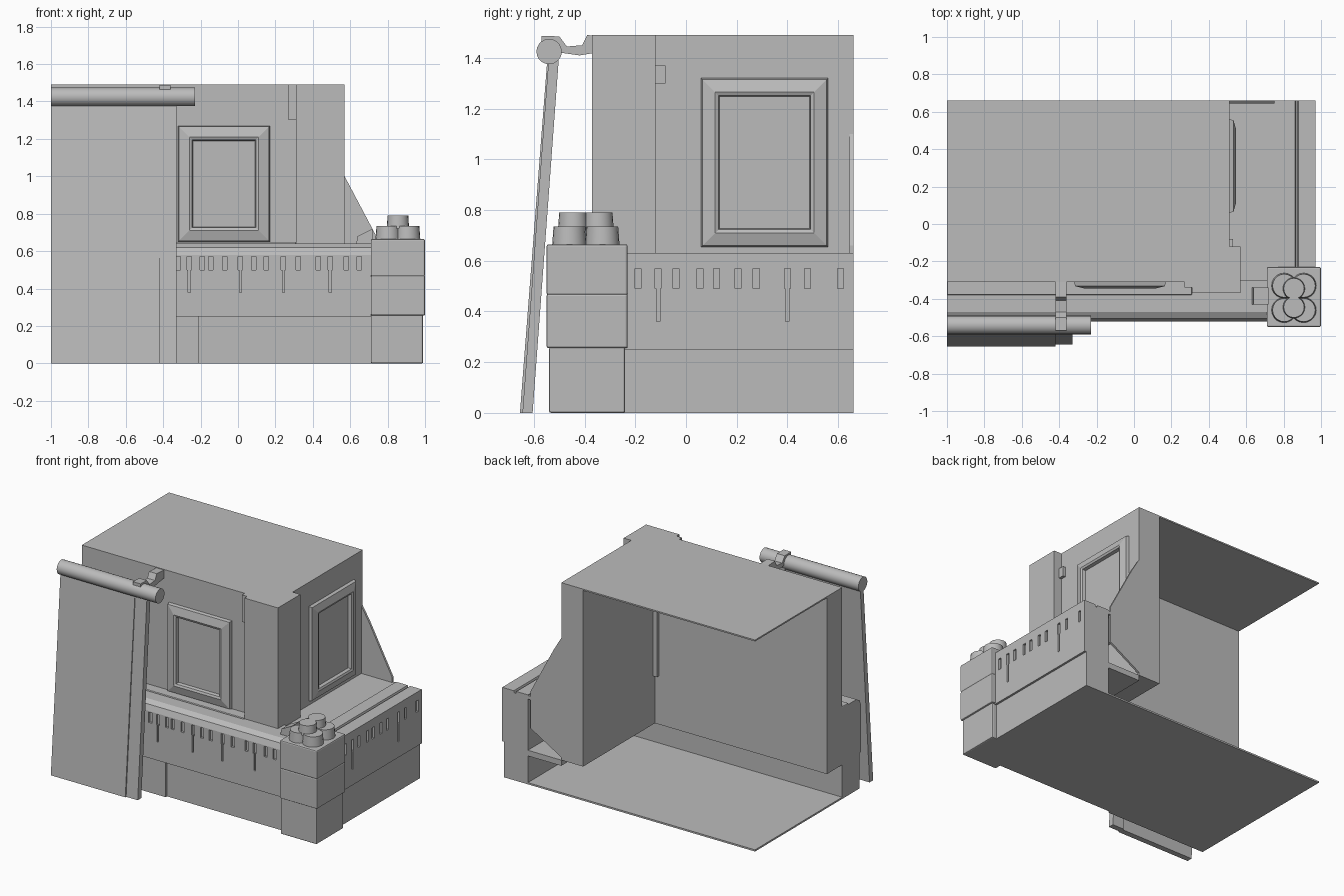
import bpy, bmesh, math
from mathutils import Vector

cube = bpy.data.objects.get("Cube")
if cube:
    bpy.data.objects.remove(cube, do_unlink=True)

stone = bpy.data.materials.new("grey_stone")
stone.use_nodes = True
GREY = (0.5, 0.5, 0.5, 1)
stone.diffuse_color = GREY
stone.node_tree.nodes["Principled BSDF"].inputs["Base Color"].default_value = GREY


def finish(name, bm):
    bmesh.ops.recalc_face_normals(bm, faces=bm.faces)
    mesh = bpy.data.meshes.new(name)
    bm.to_mesh(mesh)
    bm.free()
    mesh.materials.append(stone)
    ob = bpy.data.objects.new(name, mesh)
    bpy.context.collection.objects.link(ob)
    return ob


def add_box(bm, x, y, z):
    for v in bmesh.ops.create_cube(bm, size=1)["verts"]:
        v.co = Vector([(r[0] + r[1]) / 2 + c * (r[1] - r[0]) for r, c in zip((x, y, z), v.co)])


def box(name, x, y, z, bevel=0):
    bm = bmesh.new()
    add_box(bm, x, y, z)
    if bevel:
        bmesh.ops.bevel(bm, geom=bm.edges[:], offset=bevel, segments=2, profile=0.5, affect='EDGES')
    return finish(name, bm)


def extrude(name, profile, start, end, axis):
    """Closed prism: sweep a (u, z) outline along x or y."""
    bm = bmesh.new()
    rings = [[bm.verts.new((a, u, z) if axis == 'x' else (u, a, z)) for u, z in profile]
             for a in (start, end)]
    for ring in rings:
        bm.faces.new(ring)
    n = len(profile)
    for i in range(n):
        j = (i + 1) % n
        bm.faces.new((rings[0][i], rings[0][j], rings[1][j], rings[1][i]))
    return finish(name, bm)


def select(ob):
    bpy.ops.object.select_all(action='DESELECT')
    bpy.context.view_layer.objects.active = ob
    ob.select_set(True)


def smooth(ob):
    select(ob)
    bpy.ops.object.shade_smooth_by_angle(angle=math.radians(35))


def cylinders(name, specs, sides=20):
    """Upright tapered lobes: (x, y, radius, bottom, top)."""
    bm = bmesh.new()
    for x, y, r, z0, z1 in specs:
        out = bmesh.ops.create_cone(bm, cap_ends=True, segments=sides, radius1=r, radius2=r * 0.92, depth=z1 - z0)
        bmesh.ops.translate(bm, verts=out["verts"], vec=(x, y, (z0 + z1) / 2))
    smooth(finish(name, bm))


def window(name, u, z, rim, place):
    """Raised picture-frame moulding with a sunken pane, from nested rectangles."""
    bm = bmesh.new()
    rings = []
    for inset, out in ((0, 0), (0.005, 0.022), (rim * 0.8, 0.036), (rim, 0.03), (rim + 0.005, 0.008)):
        a, b, c, d = u[0] + inset, u[1] - inset, z[0] + inset, z[1] - inset
        rings.append([bm.verts.new(place(s, t, out)) for s, t in ((a, c), (b, c), (b, d), (a, d))])
    for r, s in zip(rings, rings[1:]):
        for i in range(4):
            j = (i + 1) % 4
            bm.faces.new((r[i], r[j], s[j], s[i]))
    bm.faces.new(rings[-1])
    finish(name, bm)


def cut(target, slots):
    """Carve a list of separate (x, y, z) boxes out of the target."""
    bm = bmesh.new()
    for s in slots:
        add_box(bm, *s)
    cutter = finish(target.name + "_slot_cutter", bm)
    cutter.hide_render = True
    mod = target.modifiers.new("slots", 'BOOLEAN')
    mod.operation, mod.object, mod.solver = 'DIFFERENCE', cutter, 'EXACT'
    select(target)
    bpy.ops.object.modifier_apply(modifier=mod.name)
    bpy.data.objects.remove(cutter, do_unlink=True)


# Upper chamber: open at the back and at one side
box("front_wall", (-1, 0.4), (-0.31, -0.14), (0.24, 1.485))
box("side_wall", (0.34, 0.51), (-0.2, 0.66), (0.24, 1.485))
box("roof", (-1, 0.51), (-0.31, 0.66), (1.48, 1.49))
box("corner_pilaster", (0.31, 0.57), (-0.37, -0.12), (0.58, 1.49))
box("pilaster_side_strip", (0.27, 0.31), (-0.34, -0.3), (1.3, 1.49))
box("pilaster_back_strip", (0.5, 0.53), (-0.13, -0.08), (1.3, 1.37))
window("front_window", (-0.32, 0.17), (0.65, 1.27), 0.075, lambda u, z, o: (u, -0.31 - o, z))
window("side_window", (0.06, 0.56), (0.655, 1.32), 0.068, lambda u, z, o: (0.51 + o, u, z))

# Buttress plate closing the back of the ledge
extrude("back_buttress", [(0.51, 0.26), (0.51, 1.1), (0.57, 1.0), (0.75, 0.66), (0.75, 0.4)], 0.645, 0.66, 'y')

# Base: floor and plinths
box("floor", (-1, 0.95), (-0.49, 0.66), (0, 0.012))
box("front_plinth", (-1, 0.75), (-0.49, -0.31), (0, 0.26))
box("plinth_pier", (-1, -0.21), (-0.505, -0.45), (0, 0.26))
box("side_plinth", (0.77, 0.955), (-0.35, 0.66), (0, 0.26))
box("side_shelf", (0.51, 0.8), (-0.31, 0.66), (0.2, 0.24))

# Bands with rounded or grooved tops
front_band = extrude("front_band", [(-0.3, 0.25), (-0.52, 0.25), (-0.52, 0.58), (-0.505, 0.62),
                                   (-0.47, 0.64), (-0.3, 0.64)], -1, 0.73, 'x')
side_band = extrude("side_band", [(0.77, 0.25), (0.97, 0.25), (0.97, 0.63), (0.88, 0.63), (0.875, 0.615),
                                 (0.865, 0.615), (0.86, 0.63), (0.77, 0.63)], -0.3, 0.66, 'y')
box("side_ledge", (0.5, 0.78), (-0.31, 0.66), (0.6, 0.625))
box("ledge_moulding", (-1, 0.31), (-0.38, -0.3), (0.63, 0.65), 0.006)

# Narrow slots under the band edge, then the long drips below some of them
front_x = (-0.32, -0.26, -0.19, -0.145, -0.07, 0.013, 0.083, 0.152, 0.243, 0.323, 0.43, 0.493, 0.58, 0.648)
cut(front_band, [((x - 0.012, x + 0.012), (-0.6, -0.505), (0.5, 0.572)) for x in front_x])
cut(front_band, [((front_x[i] - 0.006, front_x[i] + 0.006), (-0.6, -0.508), (0.38, 0.51)) for i in (1, 5, 8, 11)])
side_y = (-0.19, -0.11, -0.04, 0.055, 0.12, 0.205, 0.277, 0.4, 0.48, 0.61)
cut(side_band, [((0.955, 1.1), (y - 0.012, y + 0.012), (0.49, 0.57)) for y in side_y])
cut(side_band, [((0.958, 1.1), (side_y[i] - 0.007, side_y[i] + 0.007), (0.36, 0.5)) for i in (1, 7)])

# Corner block in three courses, topped by a rosette
for i, (z0, z1, inset) in enumerate(((0, 0.26, 0.01), (0.255, 0.47, 0), (0.465, 0.665, 0))):
    box(f"corner_block_{i + 1}", (0.71, 1 - inset), (-0.55 + inset, -0.23 - inset), (z0, z1), 0.008)
cx, cy = 0.855, -0.395
cylinders("rosette_lower", [(cx + sx * 0.052, cy + sy * 0.065, 0.068, 0.66, 0.735)
                            for sx in (-1, 1) for sy in (-1, 1)])
cylinders("rosette_upper", [(cx, cy + dy, 0.06, 0.72, 0.79) for dy in (-0.05, 0.05)])

# Small lump leaning against the corner block
extrude("corner_lump", [(0.63, 0.63), (0.64, 0.68), (0.72, 0.72), (0.72, 0.63)], -0.43, -0.34, 'y')

# Hanging curtain, its folded edge, rod and hook
extrude("curtain", [(-0.655, 0), (-0.545, 1.42), (-0.51, 1.42), (-0.615, 0)], -1, -0.42, 'x')
extrude("curtain_fold", [(-0.645, 0), (-0.54, 1.42), (-0.5, 1.42), (-0.605, 0)], -0.42, -0.33, 'x')
bm = bmesh.new()
rod = bmesh.ops.create_cone(bm, cap_ends=True, segments=20, radius1=0.05, radius2=0.05, depth=0.77)["verts"]
for v in rod:
    v.co = Vector((v.co.z - 0.615, v.co.x - 0.54, v.co.y + 1.425))
smooth(finish("curtain_rod", bm))
extrude("rod_hook", [(-0.57, 1.46), (-0.57, 1.487), (-0.5, 1.485), (-0.47, 1.445), (-0.41, 1.45), (-0.39, 1.49),
                     (-0.3, 1.485), (-0.3, 1.43), (-0.42, 1.41), (-0.49, 1.42), (-0.51, 1.46)], -0.42, -0.36, 'x')
